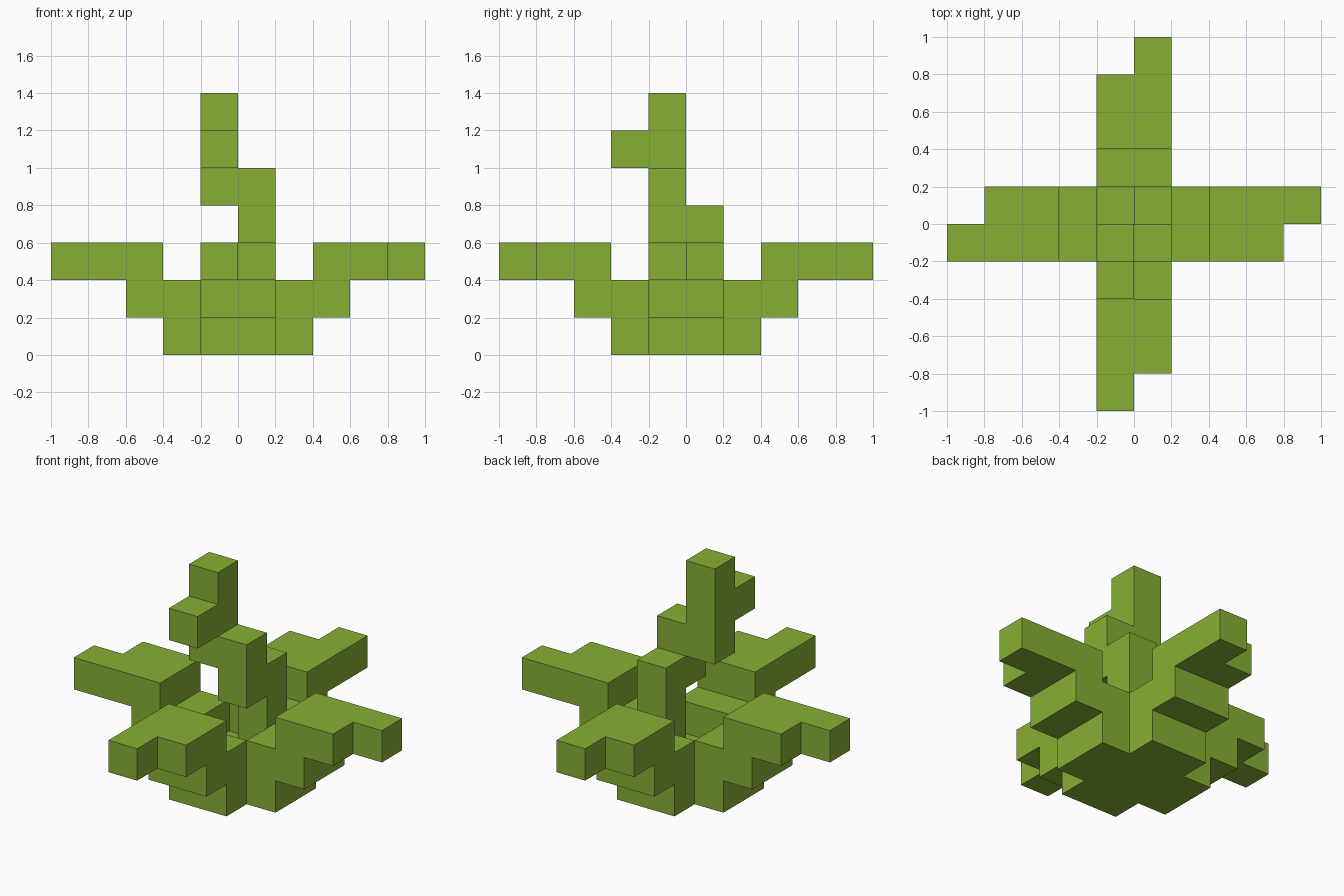
import bpy, bmesh
from mathutils import Vector

if "Cube" in bpy.data.objects:
    bpy.data.objects.remove(bpy.data.objects["Cube"])

S = 0.2  # block size

green = bpy.data.materials.new("leaf_green")
green.diffuse_color = (0.242, 0.429, 0.036, 1.0)
green.use_nodes = True
green.node_tree.nodes["Principled BSDF"].inputs["Base Color"].default_value = green.diffuse_color


def box(x0, x1, y0, y1, z0, z1):
    """Set of grid cells filling a box, upper bounds exclusive."""
    return {(x, y, z) for x in range(x0, x1)
            for y in range(y0, y1) for z in range(z0, z1)}


def turn(cells):
    """Half turn about the vertical axis."""
    return {(-1 - x, -1 - y, z) for x, y, z in cells}


def swap(cells):
    """Mirror across the x = y diagonal."""
    return {(y, x, z) for x, y, z in cells}


# Cross-shaped floor
base = box(-2, 2, -1, 1, 0, 1) | box(-1, 1, -2, 2, 0, 1)

# Stepped arm with a narrow tip; the others are turned and mirrored copies
arm = (box(1, 3, -1, 1, 1, 2) | box(2, 4, -1, 1, 2, 3) | box(4, 5, 0, 1, 2, 3))

# Stem winding up from the hollow in the middle
stem = (box(0, 1, 0, 1, 1, 4) | box(0, 1, -1, 0, 3, 5)
        | box(-1, 0, -1, 0, 4, 7) | box(-1, 0, -2, -1, 5, 6))

parts = {
    "base": base,
    "right_arm": arm,
    "left_arm": turn(arm),
    "back_arm": swap(arm),
    "front_arm": turn(swap(arm)),
    "stem": stem,
}
filled = set().union(*parts.values())


def build(name, cells):
    """Make a mesh from only the exposed sides of the cells."""
    bm = bmesh.new()
    for cell in sorted(cells):
        for axis in range(3):
            for side in (0, 1):
                near = list(cell)
                near[axis] += 2 * side - 1
                if tuple(near) in filled:
                    continue
                u, v = (axis + 1) % 3, (axis + 2) % 3
                corners = []
                for a, b in ((0, 0), (1, 0), (1, 1), (0, 1)):
                    p = Vector(cell)
                    p[axis] += side
                    p[u] += a
                    p[v] += b
                    corners.append(bm.verts.new(p * S))
                bm.faces.new(corners if side else corners[::-1])
    bmesh.ops.remove_doubles(bm, verts=bm.verts[:], dist=0.001)
    bmesh.ops.dissolve_limit(bm, angle_limit=0.01,
                             verts=bm.verts[:], edges=bm.edges[:])
    mesh = bpy.data.meshes.new(name)
    bm.to_mesh(mesh)
    bm.free()
    mesh.materials.append(green)
    bpy.context.collection.objects.link(bpy.data.objects.new(name, mesh))


for part_name, part_cells in parts.items():
    build(part_name, part_cells)
